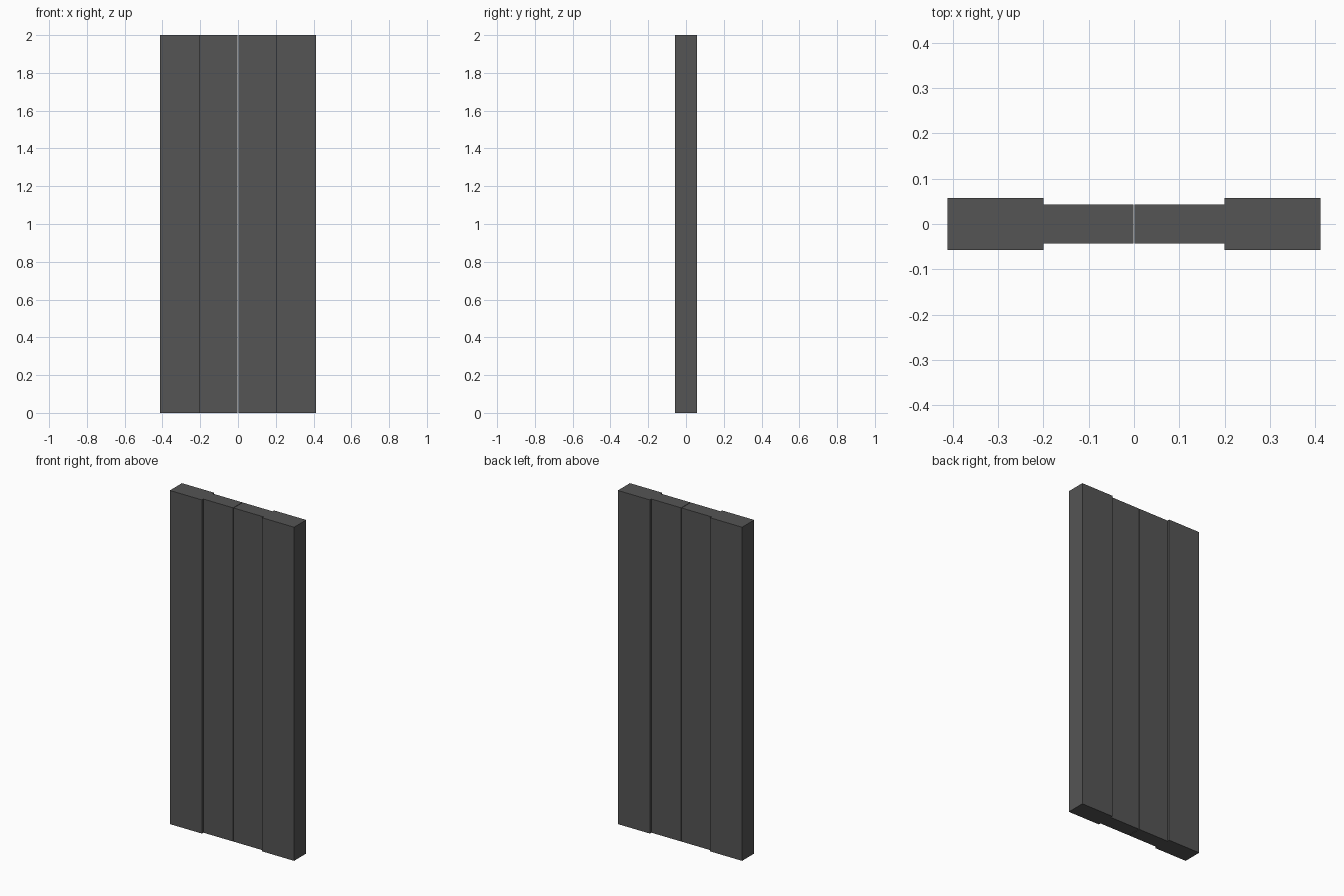
import bpy
import bmesh
from mathutils import Vector

if "Cube" in bpy.data.objects:
    bpy.data.objects.remove(bpy.data.objects["Cube"])

HEIGHT = 2.0
GAP = 0.0015      # half of the slit between the two leaves
INNER = 0.2       # where leaf meets side housing
OUTER = 0.412

dark = bpy.data.materials.new("dark_grey")
dark.diffuse_color = (0.09, 0.09, 0.09, 1)
dark.use_nodes = True
dark.node_tree.nodes["Principled BSDF"].inputs["Base Color"].default_value = dark.diffuse_color


def box(name, x0, x1, half_depth):
    bm = bmesh.new()
    bmesh.ops.create_cube(bm, size=1)
    bmesh.ops.scale(bm, vec=Vector((x1 - x0, 2 * half_depth, HEIGHT)), verts=bm.verts)
    bmesh.ops.translate(bm, vec=Vector(((x0 + x1) / 2, 0, HEIGHT / 2)), verts=bm.verts)
    mesh = bpy.data.meshes.new(name)
    bm.to_mesh(mesh)
    bm.free()
    mesh.materials.append(dark)
    obj = bpy.data.objects.new(name, mesh)
    bpy.context.collection.objects.link(obj)
    return obj


for side, s in (("left", -1), ("right", 1)):
    # thick side housing
    box(f"{side}_door_housing", *sorted((s * INNER, s * OUTER)), 0.057)
    # thinner sliding leaf, nearly meeting its twin in the middle
    box(f"{side}_door_leaf", *sorted((s * GAP, s * INNER)), 0.043)
